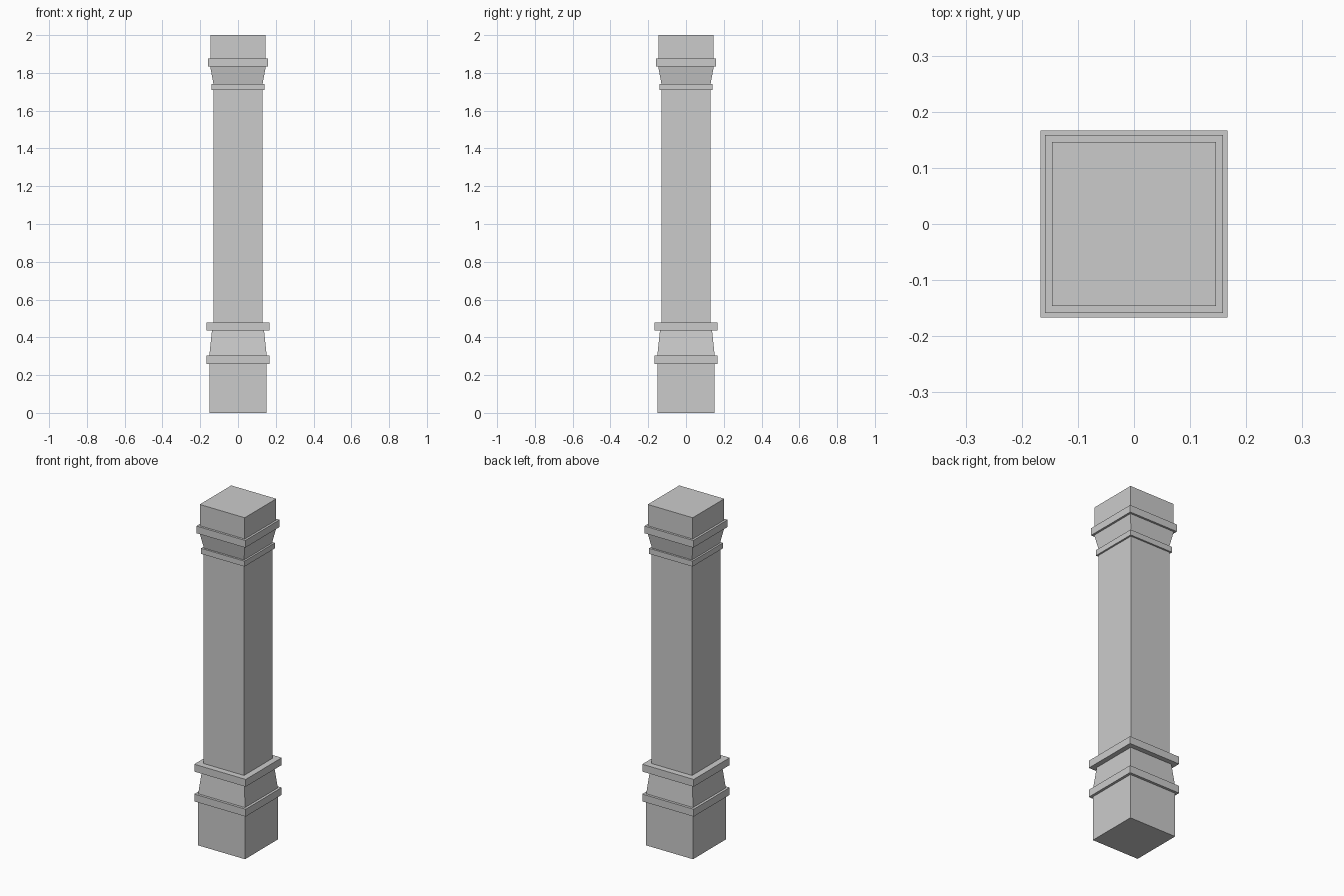
import bpy
import bmesh

if "Cube" in bpy.data.objects:
    bpy.data.objects.remove(bpy.data.objects["Cube"])


def square_block(name, z0, z1, half0, half1=None):
    """Square block from z0 to z1; tapers when the top half-width differs."""
    half1 = half0 if half1 is None else half1
    bm = bmesh.new()
    bmesh.ops.create_cube(bm, size=2.0)
    for v in bm.verts:
        top = v.co.z > 0
        half = half1 if top else half0
        v.co = (v.co.x * half, v.co.y * half, z1 if top else z0)
    mesh = bpy.data.meshes.new(name)
    bm.to_mesh(mesh)
    bm.free()
    obj = bpy.data.objects.new(name, mesh)
    bpy.context.collection.objects.link(obj)
    return obj


# Base: plinth, two collars and the tapered section between them
square_block("plinth", 0.0, 0.26, 0.152)
square_block("base_lower_collar", 0.26, 0.303, 0.167)
square_block("base_taper", 0.303, 0.435, 0.152, 0.138)
square_block("base_upper_collar", 0.435, 0.478, 0.167)

# Shaft
square_block("shaft", 0.478, 1.71, 0.131)

# Capital: two collars, flared neck and top block
square_block("capital_lower_collar", 1.71, 1.742, 0.141)
square_block("capital_flare", 1.742, 1.833, 0.130, 0.147)
square_block("capital_upper_collar", 1.833, 1.875, 0.159)
square_block("top_block", 1.875, 2.0, 0.146)
